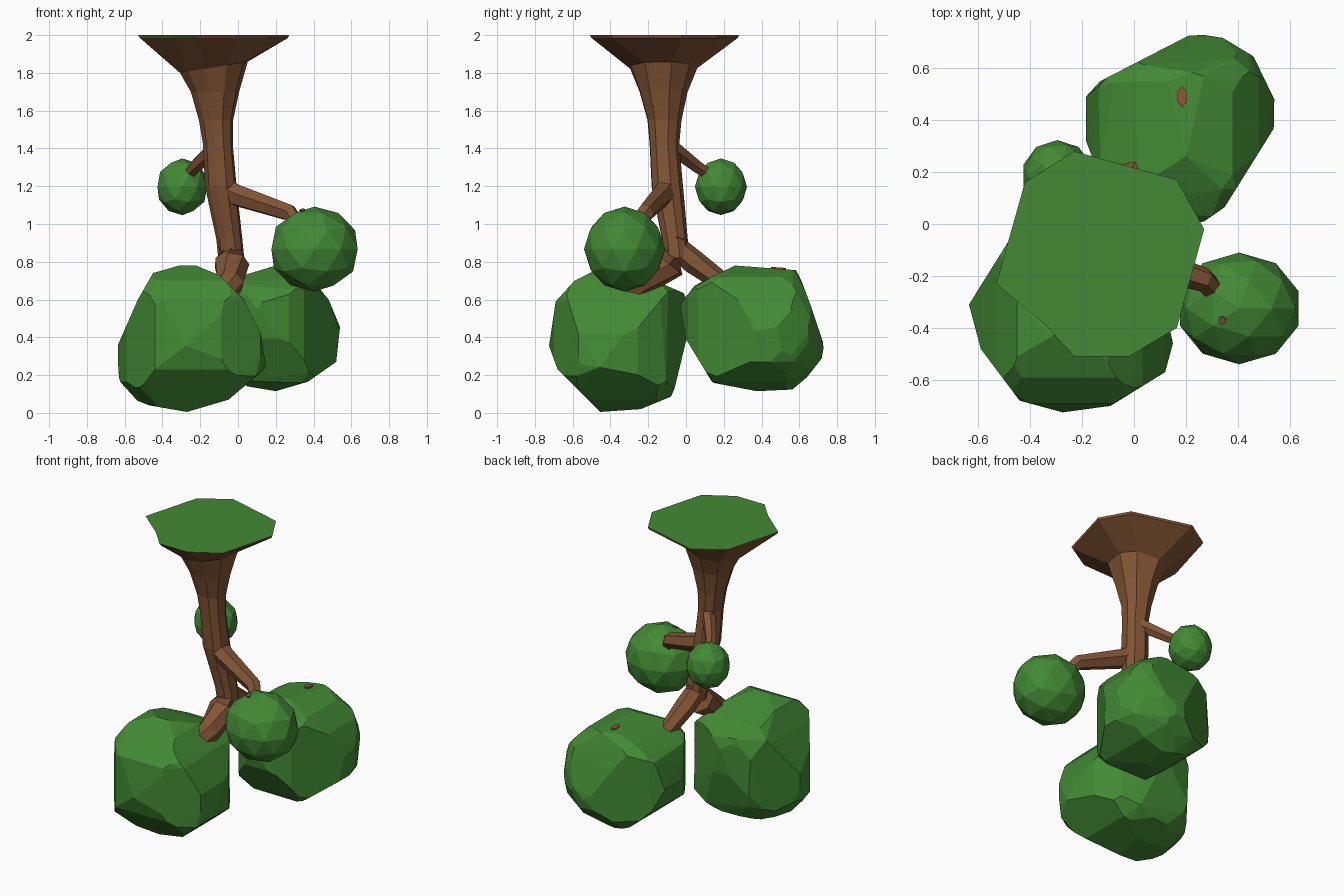
import bpy, bmesh, math
from mathutils import Vector
from mathutils.geometry import convex_hull_2d

if "Cube" in bpy.data.objects:
    bpy.data.objects.remove(bpy.data.objects["Cube"])


def material(name, rgb):
    m = bpy.data.materials.new(name)
    m.diffuse_color = (*rgb, 1)
    m.use_nodes = True
    m.node_tree.nodes["Principled BSDF"].inputs["Base Color"].default_value = m.diffuse_color
    return m


GREEN = material("leaf green", (0.056, 0.255, 0.035))
BROWN = material("bark brown", (0.222, 0.09, 0.035))
RUST = material("rusty wood", (0.28, 0.085, 0.032))


def finish(name, bm, *mats):
    bmesh.ops.recalc_face_normals(bm, faces=bm.faces)
    me = bpy.data.meshes.new(name)
    bm.to_mesh(me)
    bm.free()
    for m in mats:
        me.materials.append(m)
    ob = bpy.data.objects.new(name, me)
    bpy.context.collection.objects.link(ob)
    return ob


def skin(bm, rings):
    """Join rings of points into a closed tube; returns the last band and cap."""
    vs = [[bm.verts.new(p) for p in r] for r in rings]
    n = len(vs[0])
    for a, b in zip(vs, vs[1:]):
        band = [bm.faces.new((a[i], a[(i + 1) % n], b[(i + 1) % n], b[i])) for i in range(n)]
    bm.faces.new(vs[0])
    return band, bm.faces.new(vs[-1])


def branch(name, path, sides=6):
    """Faceted limb along (x, y, z, radius) points."""
    pts = [Vector(p[:3]) for p in path]
    rings = []
    for i, p in enumerate(pts):
        t = (pts[min(i + 1, len(pts) - 1)] - pts[max(i - 1, 0)]).normalized()
        ref = Vector((0.3, 0.1, 1)) if abs(t.z) < 0.8 else Vector((0, 1, 0))
        u = t.cross(ref).normalized()
        w = t.cross(u)
        angles = [2 * math.pi * k / sides for k in range(sides)]
        rings.append([p + path[i][3] * (u * math.cos(a) + w * math.sin(a)) for a in angles])
    bm = bmesh.new()
    skin(bm, rings)
    return finish(name, bm, BROWN)


def foliage(name, centre, radii, outlines=(), limits=()):
    """Low-poly leaf clump, carved flat to outlines (axis, axis, points)
    and to limits (direction, lowest, highest)."""
    c = Vector(centre)
    bm = bmesh.new()
    bmesh.ops.create_icosphere(bm, subdivisions=2, radius=1)
    bmesh.ops.scale(bm, vec=radii, verts=bm.verts)
    bmesh.ops.translate(bm, vec=c, verts=bm.verts)
    planes = []
    for i, j, points in outlines:
        hull = [Vector(points[k]) for k in convex_hull_2d(points)]
        for a, b in zip(hull, hull[1:] + hull[:1]):
            co, no = c.copy(), Vector((0, 0, 0))
            co[i], co[j] = a
            no[i], no[j] = b.y - a.y, a.x - b.x
            planes.append((co, no))
    for d, low, high in limits:
        d = Vector(d).normalized()
        planes += [(d * low, -d), (d * high, d)]
    for co, no in planes:
        no = no.normalized()
        if (co - c).dot(no) < 0:
            no = -no
        bmesh.ops.bisect_plane(bm, geom=bm.verts[:] + bm.edges[:] + bm.faces[:],
                               plane_co=co, plane_no=no, clear_outer=True)
        bmesh.ops.holes_fill(bm, edges=[e for e in bm.edges if e.is_boundary], sides=0)
    if planes:
        # merge slivers, then wrap the remaining corners
        bmesh.ops.remove_doubles(bm, verts=bm.verts, dist=0.04)
        points = [v.co.copy() for v in bm.verts]
        bm.clear()
        verts = [bm.verts.new(p) for p in points]
        out = bmesh.ops.convex_hull(bm, input=verts)
        bmesh.ops.delete(bm, geom=[v for v in bm.verts if not v.link_faces], context='VERTS')
    return finish(name, bm, GREEN)


# Trunk: widens upwards into an uneven nine-sided flare with a green top
rim = [(0.27, -0.02), (0.165, 0.17), (-0.23, 0.28), (-0.42, 0.16), (-0.53, -0.23),
       (-0.34, -0.39), (-0.23, -0.51), (-0.02, -0.51), (0.165, -0.40)]
angles = [math.atan2(y + 0.12, x + 0.13) for x, y in rim]
even = [2 * math.pi * i / 9 + 0.25 for i in range(9)]
even = [e * 0.6 + (a % (2 * math.pi)) * 0.4 for a, e in zip(angles, even)]
rings = []
for x, y, z, r, tilt in [(-0.035, -0.05, 0.82, 0.07, 0), (-0.045, -0.06, 0.92, 0.07, 0),
                         (-0.09, -0.10, 1.20, 0.085, 0), (-0.105, -0.115, 1.42, 0.08, 0),
                         (-0.115, -0.115, 1.55, 0.092, 0), (-0.12, -0.12, 1.70, 0.13, 0),
                         (-0.125, -0.12, 1.83, 0.182, 0.03)]:
    rings.append([(x + r * math.cos(a), y + r * math.sin(a), z + tilt * math.cos(a))
                  for a in even])
rings += [[(x * 0.98, y * 0.98, 1.985) for x, y in rim], [(x, y, 2.0) for x, y in rim]]
bm = bmesh.new()
band, top = skin(bm, rings)
top.material_index = 1
for side, colour in ((4, 1), (5, 1), (3, 2), (8, 2)):
    band[side].material_index = colour
finish("trunk", bm, BROWN, GREEN, RUST)

# Limbs
branch("front_limb", [(-0.035, -0.045, 0.93, 0.06), (-0.035, -0.09, 0.79, 0.095),
                      (-0.04, -0.24, 0.69, 0.075), (-0.11, -0.34, 0.58, 0.06)], 7)
branch("back_limb", [(-0.05, -0.08, 0.90, 0.06), (-0.03, 0.04, 0.80, 0.065),
                     (0.0, 0.20, 0.685, 0.052), (0.12, 0.36, 0.55, 0.04)])
branch("right_limb", [(-0.09, -0.10, 1.19, 0.065), (0.0, -0.13, 1.15, 0.062),
                      (0.27, -0.215, 1.06, 0.048), (0.35, -0.30, 0.95, 0.04)])
branch("left_twig", [(-0.11, -0.08, 1.41, 0.045), (-0.22, 0.05, 1.31, 0.037),
                     (-0.28, 0.15, 1.24, 0.03)])

# Leaf clumps
DIAGONAL, CROSS = (0.85, 0.53, 0), (-0.85, 0.53, 0)
foliage("front_foliage", (-0.24, -0.36, 0.40), (0.46, 0.425, 0.46), [
    (0, 2, [(-0.45, 0.74), (-0.26, 0.795), (-0.1, 0.73), (0.03, 0.6), (0.12, 0.42),
            (0.15, 0.24), (-0.05, 0.07), (-0.27, 0.005), (-0.47, 0.04), (-0.625, 0.1),
            (-0.64, 0.35), (-0.53, 0.6)]),
    (1, 2, [(-0.725, 0.355), (-0.69, 0.59), (-0.59, 0.7), (-0.43, 0.78), (-0.14, 0.69),
            (0.02, 0.62), (0.0, 0.38), (-0.07, 0.09), (-0.24, 0.02), (-0.455, 0.005),
            (-0.68, 0.23)]),
    (0, 1, [(-0.635, -0.31), (-0.625, -0.19), (-0.55, -0.05), (-0.24, 0.02), (0.08, -0.14),
            (0.15, -0.46), (0.12, -0.57), (-0.09, -0.7), (-0.275, -0.725), (-0.44, -0.68),
            (-0.59, -0.48)])],
    [(DIAGONAL, -0.757, -0.045), (CROSS, -0.466, 0.375)])
back = foliage("back_foliage", (0.18, 0.35, 0.445), (0.42, 0.43, 0.385), [
    (0, 2, [(0.54, 0.455), (0.48, 0.6), (0.38, 0.72), (0.2, 0.78), (0.0, 0.72),
            (0.52, 0.27), (0.37, 0.165), (0.2, 0.115), (0.05, 0.14), (-0.12, 0.28),
            (-0.19, 0.45), (-0.13, 0.64)]),
    (1, 2, [(-0.035, 0.57), (0.05, 0.68), (0.26, 0.78), (0.59, 0.755), (0.66, 0.57),
            (0.73, 0.36), (0.72, 0.29), (0.59, 0.125), (0.375, 0.115), (0.14, 0.16),
            (0.0, 0.39)]),
    (0, 1, [(-0.185, 0.49), (-0.13, 0.55), (0.08, 0.655), (0.21, 0.725), (0.32, 0.73),
            (0.46, 0.645), (0.54, 0.48), (0.535, 0.23), (0.4, 0.1), (0.27, 0.01),
            (0.1, -0.03), (-0.1, 0.1), (-0.185, 0.32)])],
    [(DIAGONAL, 0.0, 0.762), (CROSS, -0.262, 0.462)])
right = foliage("right_foliage", (0.405, -0.325, 0.867), (0.24, 0.215, 0.225))
foliage("left_foliage", (-0.295, 0.185, 1.197), (0.138, 0.138, 0.15))

# Twig ends just showing through the tops of two clumps
for name, clump, x, y, sx, sy in [("back_twig_end", back, 0.185, 0.49, 0.02, 0.04),
                                  ("right_twig_end", right, 0.34, -0.37, 0.016, 0.016)]:
    hit, loc, normal, _ = clump.ray_cast(Vector((x, y, 3)), Vector((0, 0, -1)))
    bm = bmesh.new()
    bmesh.ops.create_cone(bm, cap_ends=True, segments=6, radius1=1, radius2=1, depth=1)
    bmesh.ops.scale(bm, vec=(sx, sy, 0.009), verts=bm.verts)
    ob = finish(name, bm, RUST)
    ob.rotation_euler = normal.to_track_quat('Z', 'Y').to_euler()
    ob.location = loc + normal * 0.003
